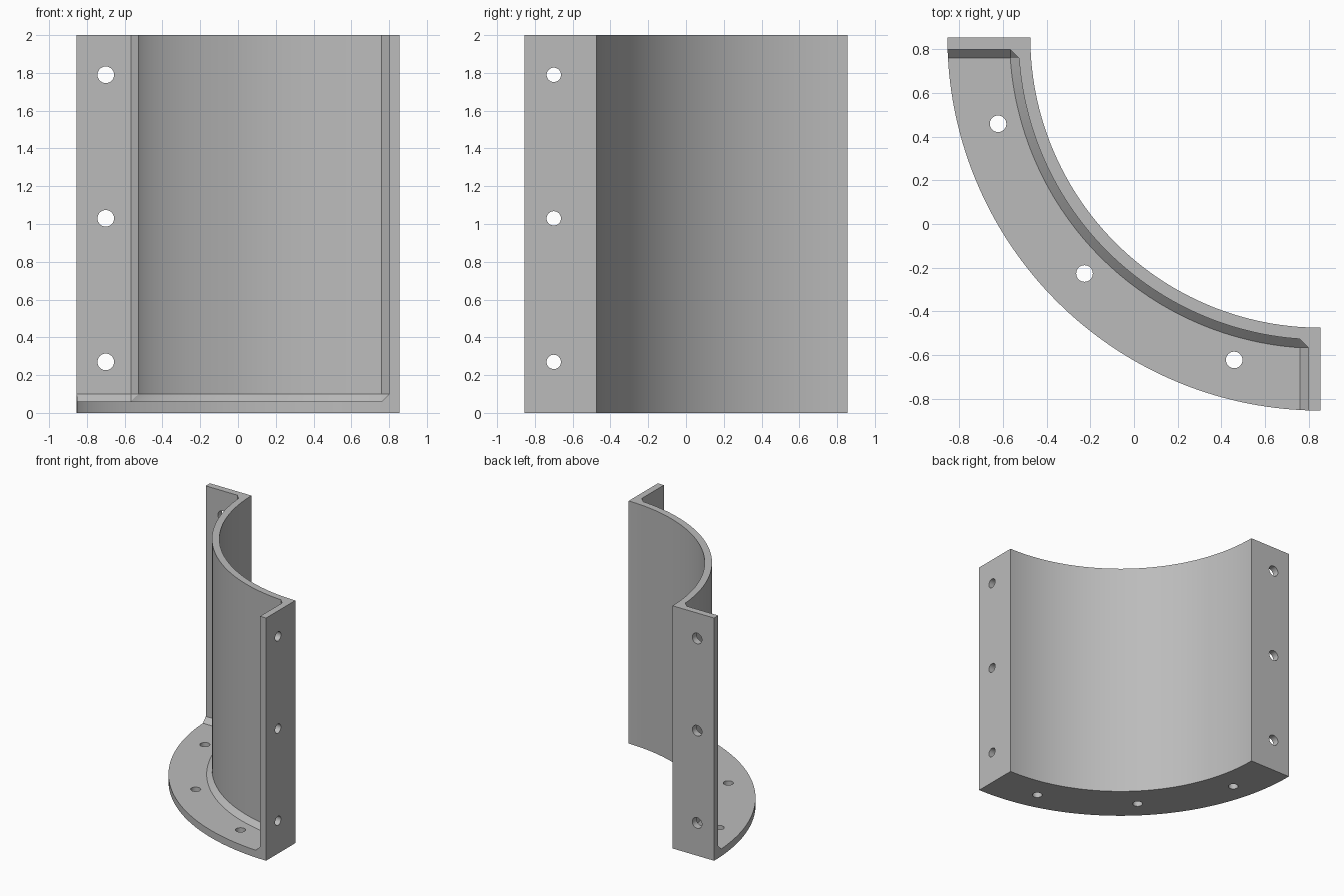
import bpy
import bmesh
import math
from mathutils import Matrix, Vector

if "Cube" in bpy.data.objects:
    bpy.data.objects.remove(bpy.data.objects["Cube"], do_unlink=True)

HALF = 0.855          # half width; the arc axis is at (HALF, HALF)
OUTER = 2 * HALF      # rim of the floor
INNER = 1.33          # back of the curved wall
WALL = 0.055          # wall and flange thickness
BEVEL = 0.04          # chamfer in the inside corners
HEIGHT = 2.0
SEGMENTS = 64
HOLE_RADIUS = 0.038


def arc(radius, margin=0.0):
    """Quarter arc about the axis, stopping short of each end by margin."""
    start = math.asin(margin / radius)
    step = (math.pi / 2 - 2 * start) / SEGMENTS
    return [(radius * math.sin(start + i * step), radius * math.cos(start + i * step))
            for i in range(SEGMENTS + 1)]


def loft(name, levels):
    """Closed solid through matching outlines, each given as (z, points)."""
    bm = bmesh.new()
    rings = [[bm.verts.new((HALF - u, HALF - v, z)) for u, v in points]
             for z, points in levels]
    count = len(rings[0])
    for low, high in zip(rings, rings[1:]):
        for i in range(count):
            j = (i + 1) % count
            bm.faces.new((low[i], low[j], high[j], high[i]))
    bm.faces.new(rings[0])
    bm.faces.new(rings[-1])
    bmesh.ops.remove_doubles(bm, verts=bm.verts, dist=1e-5)
    bmesh.ops.recalc_face_normals(bm, faces=bm.faces)
    return add_object(name, bm)


def add_object(name, bm):
    mesh = bpy.data.meshes.new(name)
    bm.to_mesh(mesh)
    bm.free()
    obj = bpy.data.objects.new(name, mesh)
    bpy.context.collection.objects.link(obj)
    return obj


def cut(target, cutter):
    cutter.hide_render = True
    mod = target.modifiers.new("cut", 'BOOLEAN')
    mod.operation = 'DIFFERENCE'
    mod.solver = 'EXACT'
    mod.object = cutter
    bpy.context.view_layer.objects.active = target
    bpy.ops.object.modifier_apply(modifier=mod.name)
    bpy.data.objects.remove(cutter, do_unlink=True)


def pocket_outline(radius, flange):
    """Open region outside the wall; the corner points make the chamfers."""
    margin = WALL + BEVEL
    along = math.sqrt((INNER + WALL + BEVEL) ** 2 - margin ** 2)
    far = OUTER + 0.2
    return (arc(radius, margin)
            + [(along, flange), (far, flange), (far, far), (flange, far), (flange, along)])


# Solid quarter ring
bracket = loft("curved_bracket", [
    (z, arc(INNER) + arc(OUTER)[::-1]) for z in (0, HEIGHT)])

# Hollow leaving wall, floor, two end flanges and chamfered corners
wall_radius = INNER + WALL
upper = pocket_outline(wall_radius, WALL)
lower = pocket_outline(wall_radius + BEVEL, WALL + BEVEL)
cut(bracket, loft("pocket_cutter", [
    (0.06, lower), (0.06 + BEVEL, upper), (HEIGHT + 0.2, upper)]))

# Bolt holes: three in each flange, three in the floor
holes = []
for z in (0.27, 1.03, 1.79):
    holes.append(((-0.70, HALF, z), 'X', 0.044))
    holes.append(((HALF, -0.70, z), 'Y', HOLE_RADIUS))
for degrees in (15, 45, 75):
    a = math.radians(degrees)
    holes.append(((HALF - 1.53 * math.cos(a), HALF - 1.53 * math.sin(a), 0), 'Z', HOLE_RADIUS))

bm = bmesh.new()
for centre, axis, radius in holes:
    turn = Matrix() if axis == 'Z' else Matrix.Rotation(math.pi / 2, 4, axis)
    bmesh.ops.create_cone(bm, cap_ends=True, segments=32, radius1=radius, radius2=radius,
                          depth=0.3, matrix=Matrix.Translation(Vector(centre)) @ turn)
cut(bracket, add_object("hole_cutter", bm))

# Grey metal
grey = bpy.data.materials.new("grey_metal")
grey.use_nodes = True
colour = (0.5, 0.5, 0.5, 1)
grey.diffuse_color = colour
grey.node_tree.nodes["Principled BSDF"].inputs["Base Color"].default_value = colour
bracket.data.materials.clear()
bracket.data.materials.append(grey)
for face in bracket.data.polygons:
    face.material_index = 0

bpy.ops.object.select_all(action='DESELECT')
bracket.select_set(True)
bpy.context.view_layer.objects.active = bracket
bpy.ops.object.shade_smooth_by_angle(angle=math.radians(30))
